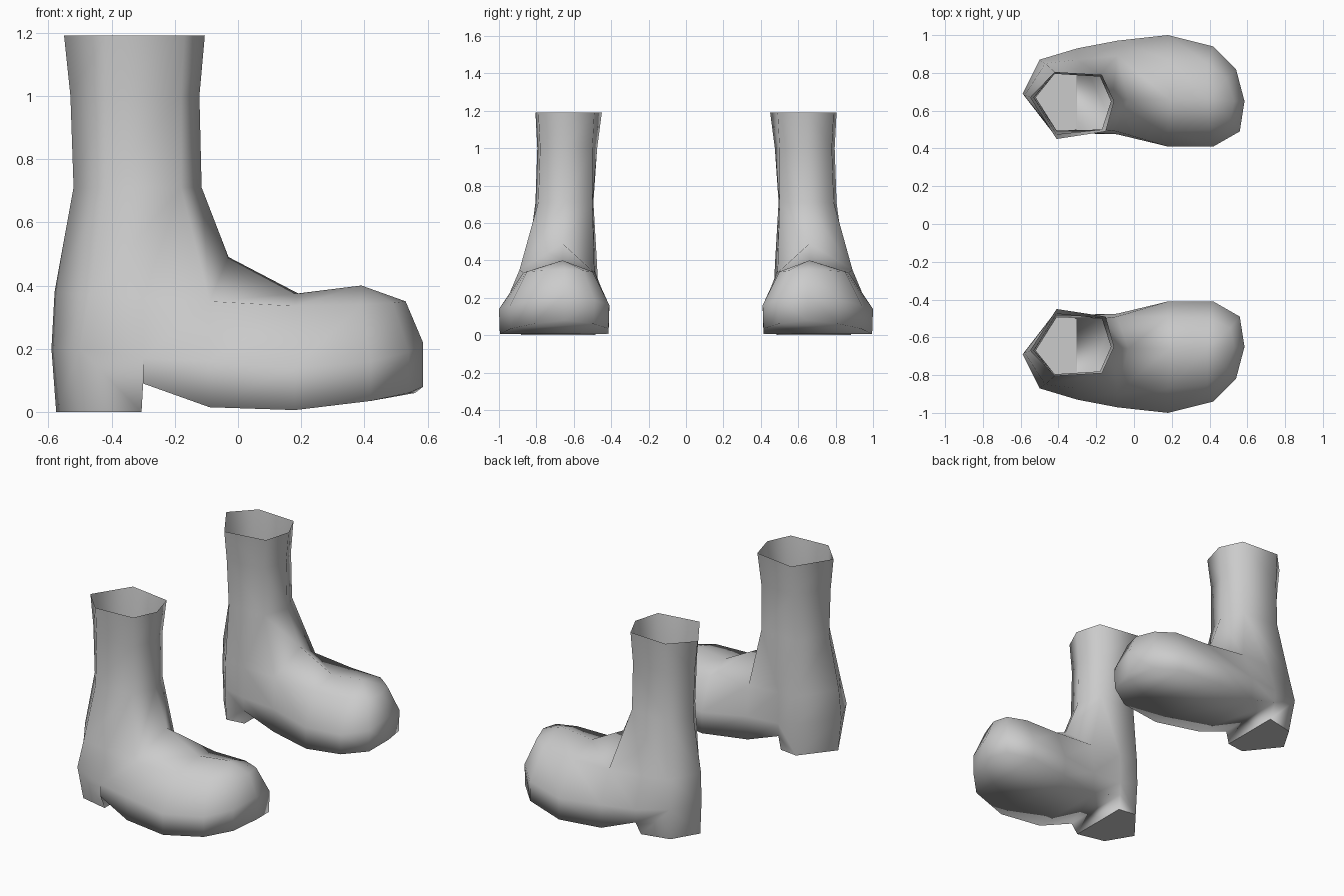
import bpy, bmesh

if "Cube" in bpy.data.objects:
    bpy.data.objects.remove(bpy.data.objects["Cube"])

grey = bpy.data.materials.new("warm_grey_leather")
grey.diffuse_color = (0.6, 0.6, 0.6, 1)
grey.use_nodes = True
grey.node_tree.nodes["Principled BSDF"].inputs["Base Color"].default_value = grey.diffuse_color

# Foot outlines run heel -> outer side -> toe (index 7) -> inner side
WIDEST = [(-.59, .69), (-.50, .87), (-.30, .93), (-.09, .97), (.18, 1.0),
          (.42, .94), (.54, .82), (.585, .65), (.56, .49), (.42, .41),
          (.18, .41), (-.09, .475), (-.30, .48), (-.42, .47)]
SHOULDER = [(-.58, .68), (-.47, .85), (-.30, .87), (-.09, .89), (.18, .87),
            (.39, .85), (.49, .77), (.53, .65), (.51, .55), (.40, .50),
            (.18, .49), (-.09, .49), (-.30, .485), (-.42, .475)]
# Heights from heel to toe, the same on both sides of the foot
WIDEST_Z = [.20, .20, .17, .16, .14, .16, .19, .22]
SHOULDER_Z = [.38, .37, .36, .35, .335, .34, .345, .35]
SOLE_Z = [0, 0, .09, .015, .006, .035, .06, .08]
HEEL = [(-.575, .68), (-.48, .84), (-.305, .88), (-.305, .50), (-.42, .485)]
# Instep ridge: ankle, dip, toe cap
RIDGE = [(-.03, .66, .49), (.19, .66, .375), (.39, .66, .40)]
# Shaft rings: back, outer back, outer front, front, inner front, inner back
SHAFT = [
    (.71, [(-.52, .67), (-.42, .805), (-.18, .79), (-.115, .65), (-.17, .50), (-.41, .495)]),
    (1.0, [(-.53, .67), (-.42, .795), (-.18, .78), (-.122, .65), (-.17, .50), (-.41, .475)]),
    (1.19, [(-.55, .67), (-.42, .805), (-.17, .79), (-.105, .65), (-.15, .49), (-.41, .45)]),
]


def make_boot(name, side):
    bm = bmesh.new()

    def ring(points, heights):
        return [bm.verts.new((x, side * y, z)) for (x, y), z in zip(points, heights)]

    def face(*verts):
        f = bm.faces.new(verts)
        f.smooth = True
        return f

    def both_sides(z):
        return z + z[6:0:-1]

    mid = ring(WIDEST, both_sides(WIDEST_Z))
    top = ring(SHOULDER, both_sides(SHOULDER_Z))
    # Sole loop from the arch round the toe, slightly inside the widest line
    sole_xy = [(x, .68 + (y - .68) * .985) for x, y in WIDEST]
    sole = dict(zip(range(2, 13), ring(sole_xy[2:13], both_sides(SOLE_Z)[2:13])))
    heel = ring(HEEL, [0] * 5)
    ankle, dip, cap = [bm.verts.new((x, side * y, z)) for x, y, z in RIDGE]

    # Upper foot walls
    for i in range(14):
        j = (i + 1) % 14
        face(mid[i], mid[j], top[j], top[i])
    # Lower foot walls
    for i in range(2, 12):
        face(sole[i], sole[i + 1], mid[i + 1], mid[i])
    # Heel block
    face(heel[0], heel[1], mid[1], mid[0])
    face(heel[1], heel[2], sole[2], mid[2], mid[1])
    face(heel[3], heel[4], mid[13], mid[12], sole[12])
    face(heel[4], heel[0], mid[0], mid[13])
    face(heel[2], heel[3], sole[12], sole[2])
    heel_base = face(*heel)
    heel_base.smooth = False
    for e in heel_base.edges:
        e.smooth = False
    # Sole strips
    for i in range(2, 6):
        face(sole[i], sole[i + 1], sole[13 - i], sole[14 - i])
    face(sole[6], sole[7], sole[8])

    # Toe cap and instep
    for i in range(5, 9):
        face(top[i], top[i + 1], cap)
    for i, j, a, b in ((4, 5, cap, dip), (3, 4, dip, ankle),
                       (9, 10, dip, cap), (10, 11, ankle, dip)):
        face(top[i], top[j], a, b)

    # Open shaft
    rings = [ring(pts, [z] * 6) for z, pts in SHAFT]
    for low, high in zip(rings, rings[1:]):
        for i in range(6):
            j = (i + 1) % 6
            face(low[i], low[j], high[j], high[i])

    # Ankle joining the foot to the shaft
    k = rings[0]
    face(top[0], top[1], k[1], k[0])
    face(top[1], top[2], k[2], k[1])
    face(top[2], top[3], k[2])
    face(top[3], ankle, k[3], k[2])
    face(ankle, top[11], k[4], k[3])
    face(top[11], top[12], k[4])
    face(top[12], top[13], k[5], k[4])
    face(top[13], top[0], k[0], k[5])

    bmesh.ops.recalc_face_normals(bm, faces=bm.faces[:])
    # The heel base must look down
    bm.normal_update()
    if heel_base.normal.z > 0:
        bmesh.ops.reverse_faces(bm, faces=bm.faces[:])
    mesh = bpy.data.meshes.new(name)
    bm.to_mesh(mesh)
    bm.free()
    mesh.materials.append(grey)
    bpy.context.collection.objects.link(bpy.data.objects.new(name, mesh))


make_boot("left_boot", 1)
make_boot("right_boot", -1)
